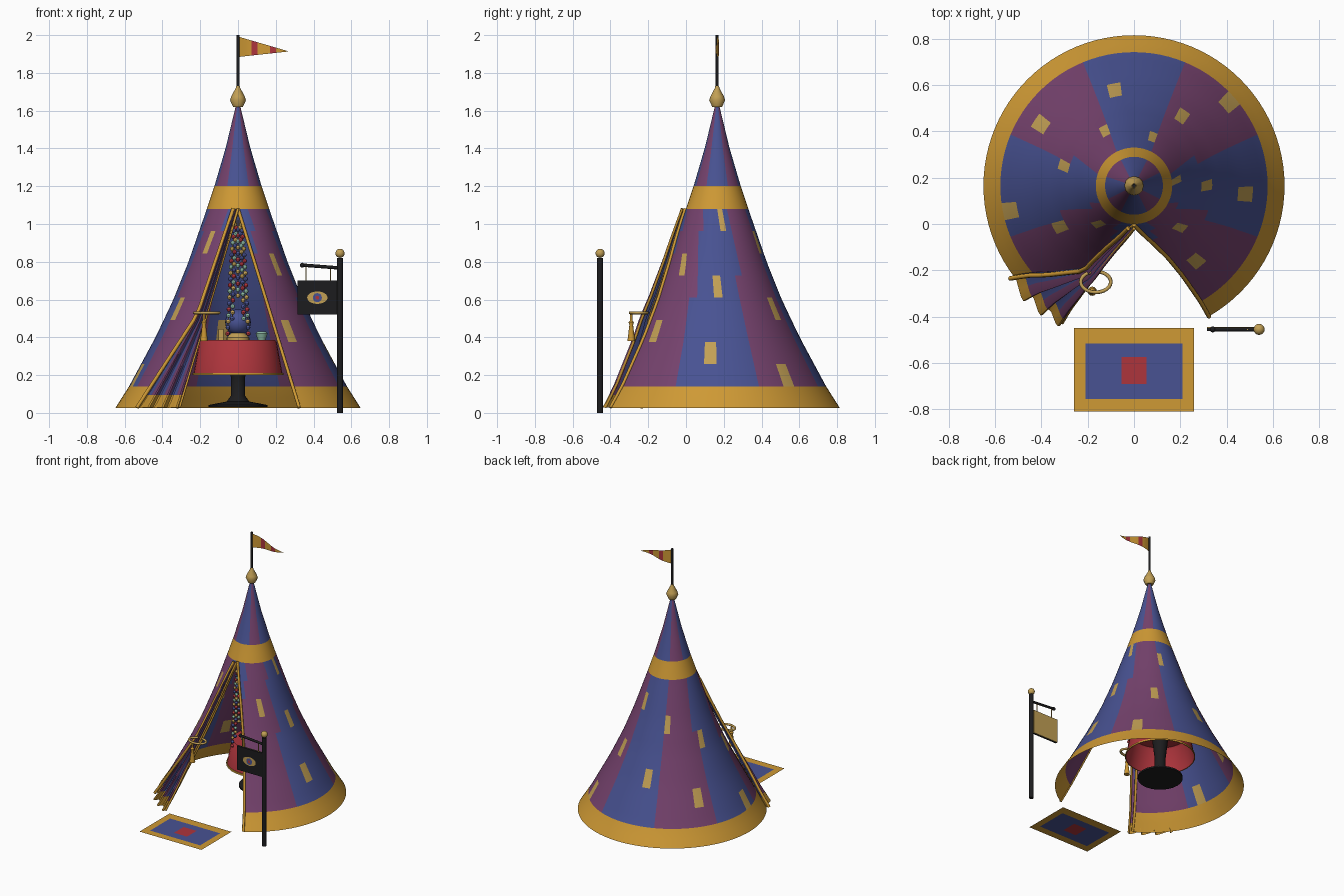
import bpy, bmesh, math
from mathutils import Vector

cube = bpy.data.objects.get("Cube")
if cube:
    bpy.data.objects.remove(cube, do_unlink=True)


def material(name, r, g, b):
    m = bpy.data.materials.new(name)
    m.use_nodes = True
    m.diffuse_color = (r, g, b, 1)
    shader = m.node_tree.nodes["Principled BSDF"]
    shader.inputs["Base Color"].default_value = (r, g, b, 1)
    shader.inputs["Roughness"].default_value = 0.8
    return m


GOLD = material("gold cloth", .62, .32, .035)
BLUE = material("blue cloth", .065, .085, .29)
PURPLE = material("purple cloth", .18, .055, .155)
RED = material("red cloth", .42, .035, .045)
BRASS = material("pale brass", .54, .35, .09)
BLACK = material("black iron", .012, .012, .013)
GREEN = material("pale green glass", .27, .5, .38)
CLOTHS = [GOLD, BLUE, PURPLE, RED, BRASS]

CY = .165          # tent axis
TOP = 1.08         # top of the doorway
PROFILE = [(.025, .65), (.14, .577), (.4, .437), (.6, .342), (.8, .262),
           (1.08, .165), (1.2, .125), (1.4, .066), (1.64, .008)]


def lerp(points, z):
    for (z0, a), (z1, b) in zip(points, points[1:]):
        if z <= z1:
            return a + (b - a) * (z - z0) / (z1 - z0)
    return points[-1][1]


def add(name, bm, mats, smooth=True):
    me = bpy.data.meshes.new(name)
    bm.to_mesh(me)
    bm.free()
    for m in mats:
        me.materials.append(m)
    ob = bpy.data.objects.new(name, me)
    bpy.context.collection.objects.link(ob)
    if smooth:
        bpy.ops.object.select_all(action='DESELECT')
        ob.select_set(True)
        bpy.context.view_layer.objects.active = ob
        bpy.ops.object.shade_smooth_by_angle(angle=math.radians(40))
    return ob


def sheet(name, rows, cols, place, colour, smooth=True):
    """Grid of faces; place(i, j) gives corners, colour(i, j) a cloth."""
    bm = bmesh.new()
    v = [[bm.verts.new(place(i, j)) for j in range(cols + 1)] for i in range(rows + 1)]
    for i in range(rows):
        for j in range(cols):
            f = bm.faces.new((v[i][j], v[i][j + 1], v[i + 1][j + 1], v[i + 1][j]))
            f.material_index = CLOTHS.index(colour(i, j))
    return add(name, bm, CLOTHS, smooth)


def lathe(name, profile, mat, x=0, y=CY, n=24):
    bm = bmesh.new()
    vs = [bm.verts.new((x + r, y, z)) for r, z in profile]
    es = [bm.edges.new(p) for p in zip(vs, vs[1:])]
    bmesh.ops.spin(bm, geom=vs + es, cent=(x, y, 0), axis=(0, 0, 1),
                   angle=math.tau, steps=n)
    bmesh.ops.remove_doubles(bm, verts=bm.verts, dist=1e-5)
    bmesh.ops.recalc_face_normals(bm, faces=bm.faces)
    return add(name, bm, [mat])


def balls(name, centres, r, mat, u=12, v=8):
    bm = bmesh.new()
    for c in centres:
        made = bmesh.ops.create_uvsphere(bm, u_segments=u, v_segments=v, radius=r)
        bmesh.ops.translate(bm, verts=made["verts"], vec=c)
    return add(name, bm, [mat])


def box(name, centre, size, mat):
    bm = bmesh.new()
    bmesh.ops.create_cube(bm, size=1)
    bmesh.ops.scale(bm, verts=bm.verts, vec=size)
    bmesh.ops.translate(bm, verts=bm.verts, vec=centre)
    return add(name, bm, [mat], False)


def tube(name, points, r, mat, cyclic=False):
    cu = bpy.data.curves.new(name, 'CURVE')
    cu.dimensions = '3D'
    cu.bevel_depth = r
    cu.bevel_resolution = 2
    cu.use_fill_caps = True
    sp = cu.splines.new('POLY')
    sp.points.add(len(points) - 1)
    for p, co in zip(sp.points, points):
        p.co = (*co, 1)
    sp.use_cyclic_u = cyclic
    cu.materials.append(mat)
    ob = bpy.data.objects.new(name, cu)
    bpy.context.collection.objects.link(ob)
    return ob


def on_cone(x, z, lift=0.0):
    r = lerp(PROFILE, z) + lift
    return (x, CY - math.sqrt(max(r * r - x * x, 0)), z)


# Tent wall: columns squeeze round the doorway, which gives the stepped stripes
def door_half(z):
    return .325 * max(TOP - z, 0) / (TOP - .025)


def door_angle(z):
    return math.asin(min(1, door_half(z) / lerp(PROFILE, z)))


COLS = 40
STEP = (TOP - .14) / 8
levels = [.025, .08] + [.14 + STEP * k / 2 for k in range(17)]
levels += [1.14, 1.2, 1.27, 1.34, 1.41, 1.48, 1.56, 1.64]


def wall_angle(z, t):
    a = door_angle(z)
    return a + (math.tau - 2 * a) * t


def wall_point(i, j):
    z = levels[i]
    r, a = lerp(PROFILE, z), wall_angle(z, j / (2 * COLS))
    return (r * math.sin(a), CY - r * math.cos(a), z)


# Patches as (degrees from the doorway, row)
patches = set()
for deg, row in [(191, 2), (235, 1), (251, 4), (279, 0), (299, 3), (205, 5), (157, 6),
                 (143, 3), (132, 0), (95, 7), (94, 4), (86, 1), (44, 5), (37, 2), (317, 6)]:
    a = door_angle(.14 + STEP * (row + .5))
    t = (math.radians(deg) - a) / (math.tau - 2 * a)
    patches.add((row, int(t * COLS)))


def wall_colour(i, j):
    z = (levels[i] + levels[i + 1]) / 2
    if z < .14 or TOP < z < 1.2:
        return GOLD
    row, col = int((z - .14) / STEP), j // 2
    if z < TOP:
        if (row, col) in patches:
            return BRASS
        z = .14 + STEP * (row + .5)
    sector = round(math.degrees(wall_angle(z, (col + .5) / COLS)) / 45)
    return PURPLE if sector % 2 else BLUE


sheet("tent_wall", len(levels) - 1, 2 * COLS, wall_point, wall_colour)

# Doorway trims
heights = [.028 + (TOP - .028) * k / 16 for k in range(17)]
for side, name in ((1, "left"), (-1, "right")):
    tube(name + "_door_trim", [on_cone(side * door_half(z), z, .004) for z in heights], .009, GOLD)

# Pleated door flap, gathered at the tie and fanned out below
INNER = [(.028, -.31), (.52, -.165), (TOP, 0)]
OUTER = [(.028, -.535), (.52, -.215), (TOP, -.025)]
LIFT = [(.028, .02), (.52, .045), (TOP, .02)]


def flap_point(i, j, rows=16, cols=24):
    z, t = heights[i], j / cols
    x = lerp(INNER, z) * (1 - t) + lerp(OUTER, z) * t
    wave = math.sin(t * math.tau * 3) * (.006 + .016 * (1 - i / rows))
    return on_cone(x, z, lerp(LIFT, z) + wave)


sheet("door_flap", 16, 24, flap_point,
      lambda i, j: GOLD if i < 1 else (BLUE if (j // 4) % 2 else PURPLE))
tube("flap_outer_trim", [flap_point(i, 24) for i in range(17)], .01, GOLD)
tube("flap_inner_trim", [flap_point(i, 0) for i in range(17)], .007, GOLD)

# Tie ring and tassel
ring = [(-.165 + .065 * math.cos(k * math.tau / 24), -.25 + .045 * math.sin(k * math.tau / 24),
         .53) for k in range(24)]
tube("tie_ring", ring, .008, BRASS, True)
lathe("tie_tassel", [(0, .53), (.006, .52), (.006, .49), (.014, .48), (.01, .465),
                     (.02, .38), (0, .38)], GOLD, -.18, -.29, 12)

# Finial, mast and pennant
lathe("finial", [(0, 1.62), (.026, 1.62), (.042, 1.655), (.036, 1.675), (.012, 1.72),
                 (.01, 1.73), (0, 1.73)], BRASS, n=12)
lathe("mast", [(0, 1.6), (.008, 1.6), (.008, 2), (0, 2)], BLACK, n=12)


def flag_point(i, j):
    t = j / 16
    low, high = 1.885 + .028 * t, 1.99 - .075 * t
    return (.008 + .257 * t, CY + .01 * math.sin(t * math.tau), low + (high - low) * i)


sheet("pennant", 1, 16, flag_point, lambda i, j: RED if j in (4, 5, 10, 11) else GOLD)

# Rug
xs, ys = [-.26, -.21, -.055, .055, .21, .26], [-.81, -.755, -.69, -.575, -.515, -.45]
sheet("rug", 5, 5, lambda i, j: (xs[j], ys[i], .028),
      lambda i, j: RED if i == j == 2 else (GOLD if {i, j} & {0, 4} else BLUE), False)

# Table with hanging cloth, pedestal and items
TY = .28
lathe("table_cloth", [(0, .385), (.195, .385), (.205, .375), (.237, .2)], RED, 0, TY, 32)
lathe("table_hem", [(.236, .2), (.242, .2), (.241, .212), (.235, .212)], GOLD, 0, TY, 32)
lathe("table_pedestal", [(0, .03), (.155, .03), (.155, .042), (.06, .06), (.038, .09),
                         (.038, .19), (.06, .38)], BLACK, 0, TY)
lathe("ball_stand", [(0, .385), (.06, .385), (.06, .4), (.035, .425), (0, .425)], BRASS, 0, TY)
balls("crystal_ball", [(0, TY, .48)], .068, BLUE, 24, 16)
lathe("bowl", [(0, .386), (.02, .386), (.032, .42), (.022, .43), (0, .41)], GREEN, .125, TY - .06, 16)
box("candle", (-.09, TY - .07, .415), (.025, .025, .06), BRASS)

# Bead curtain
beads = {m: [] for m in (RED, BLUE, BRASS, GREEN)}
for s, (x, low) in enumerate([(-.055, .42), (-.03, .5), (0, .62), (.03, .5), (.055, .42)]):
    tube("bead_string_%d" % (s + 1), [(x * .2, .01, 1.02), (x * .6, .01, .85), (x, .01, low)],
         .002, BRASS)
    for k in range(int((1.0 - low) / .032) + 1):
        z = low + k * .032
        spread = lerp([(low, 1), (.85, .6), (1.05, .2)], z)
        list(beads.values())[(k + s) % 4].append((x * spread, .01, z))
for m, places in beads.items():
    balls(m.name.split()[0] + "_beads" if m is not GREEN else "green_beads", places, .012, m, 8, 6)

# Sign post, arm and board
PX, PY = .54, -.455
lathe("sign_post", [(0, 0), (.016, 0), (.016, .82), (0, .82)], BLACK, PX, PY, 16)
balls("post_ball", [(PX, PY, .845)], .024, BRASS, 16, 10)
tube("sign_arm", [(PX, PY, .767), (.345, PY, .782)], .009, BLACK)
balls("arm_tip", [(.34, PY, .782)], .013, BLACK)
for x, name in ((.36, "outer"), (.49, "inner")):
    tube(name + "_hanger", [(x, PY, .78), (x, PY, .69)], .003, BRASS)
box("sign_board", (.42, PY, .61), (.21, .014, .18), BLACK)
box("sign_back", (.42, PY + .009, .61), (.21, .004, .18), BRASS)

# Painted eye
for name, rx, rz, depth, m in (("eye_white", .054, .033, .009, BRASS),
                               ("eye_iris", .024, .024, .011, BLUE),
                               ("eye_pupil", .01, .01, .013, RED)):
    bm = bmesh.new()
    ring = [bm.verts.new((.42 + rx * math.cos(k * math.tau / 24), PY - depth,
                          .61 + rz * math.sin(k * math.tau / 24))) for k in range(24)]
    bm.faces.new(ring)
    add(name, bm, [m], False)
